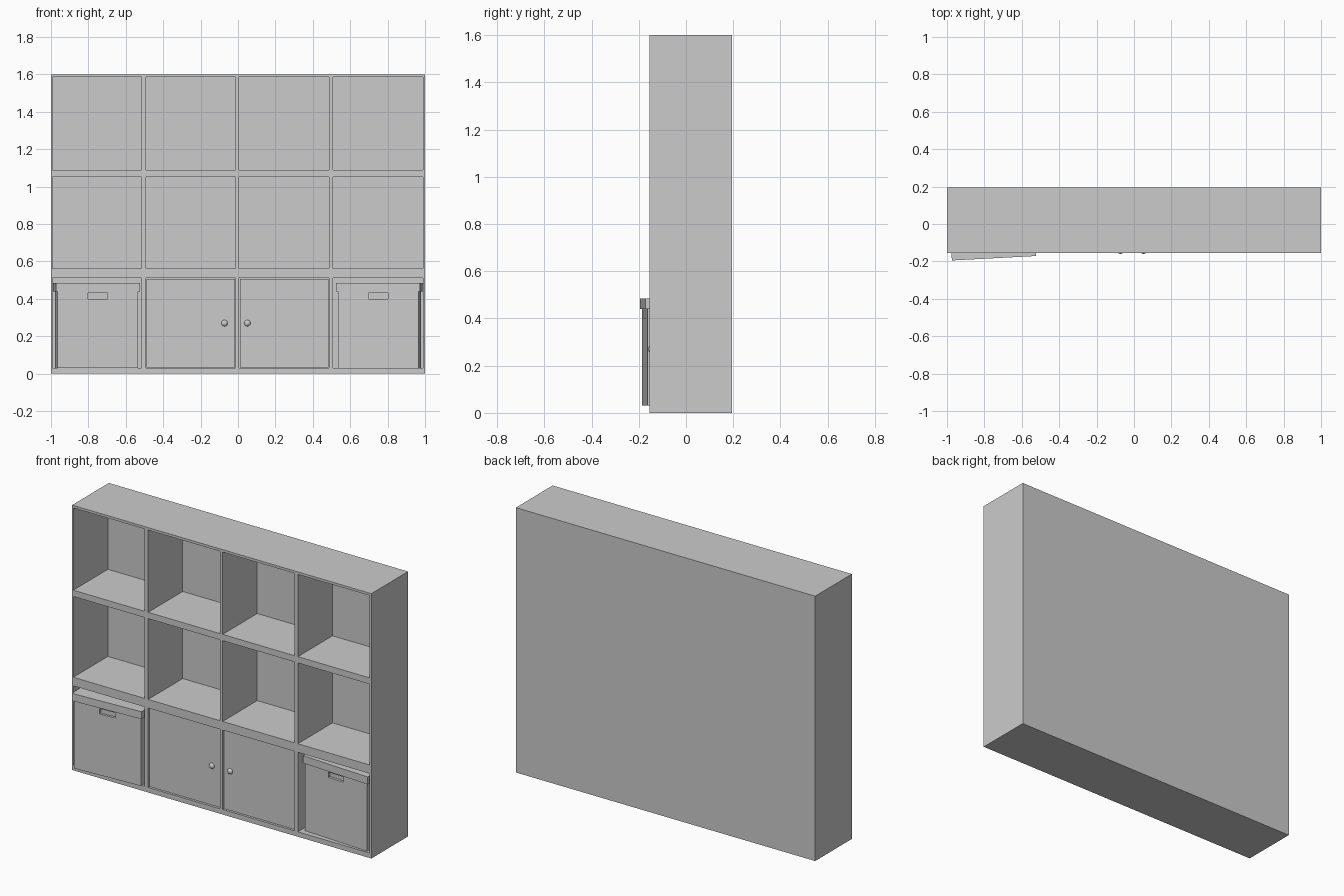
import bpy
from math import radians, pi
from mathutils import Matrix

if "Cube" in bpy.data.objects:
    bpy.data.objects.remove(bpy.data.objects["Cube"])

FRONT, BACK = -0.155, 0.195


def box(name, x0, x1, y0, y1, z0, z1):
    bpy.ops.mesh.primitive_cube_add(size=1)
    o = bpy.context.object
    o.name = name
    o.data.transform(Matrix.Translation(((x0 + x1) / 2, (y0 + y1) / 2, (z0 + z1) / 2))
                     @ Matrix.Diagonal((x1 - x0, y1 - y0, z1 - z0, 1)))
    return o


# Outer case
box("side_left", -1, -0.992, FRONT, BACK, 0, 1.6)
box("side_right", 0.989, 1, FRONT, BACK, 0, 1.6)
box("back_panel", -0.992, 0.989, 0.175, BACK, 0, 1.6)

# Horizontal boards: base, two shelves, top
rows = [(0, 0.03), (0.51, 0.562), (1.05, 1.088), (1.585, 1.6)]
for name, (z0, z1) in zip(["base", "lower_shelf", "upper_shelf", "top_board"], rows):
    box(name, -0.992, 0.989, FRONT, 0.175, z0, z1)

# Upright dividers fitted between the boards
for (_, z0), (z1, _) in zip(rows, rows[1:]):
    for x0, x1 in [(-0.516, -0.492), (-0.013, 0.006), (0.486, 0.509)]:
        box("divider", x0, x1, FRONT, 0.175, z0, z1)


# Inset doors with round knobs
def door(name, x0, x1, knob_x):
    box(name, x0, x1, -0.146, -0.126, 0.033, 0.507)
    bpy.ops.mesh.primitive_uv_sphere_add(segments=20, ring_count=12, radius=0.017,
                                         location=(knob_x, -0.147, 0.27))
    knob = bpy.context.object
    knob.name = name + "_knob"
    knob.scale.y = 0.75
    bpy.ops.object.shade_smooth()


door("door_left", -0.488, -0.017, -0.072)
door("door_right", 0.010, 0.483, 0.05)


# Storage bins with overhanging lid and hand slot, slightly turned
def bin_box(name, x, y, angle):
    body = box(name, -0.215, 0.215, 0.008, 0.29, 0.031, 0.442)
    cutter = box(name + "_slot_cutter", -0.052, 0.052, -0.02, 0.022, 0.4, 0.432)
    lid = box(name + "_lid", -0.225, 0.225, 0, 0.298, 0.44, 0.485)
    for o in (body, cutter, lid):
        o.location = (x, y, 0)
        o.rotation_euler.z = radians(angle)
    m = body.modifiers.new("hand_slot", 'BOOLEAN')
    m.operation = 'DIFFERENCE'
    m.object = cutter
    m.solver = 'EXACT'
    cutter.hide_render = True
    cutter.hide_set(True)


bin_box("bin_left", -0.749, -0.183, 3)
bin_box("bin_right", 0.749, -0.142, -3)
